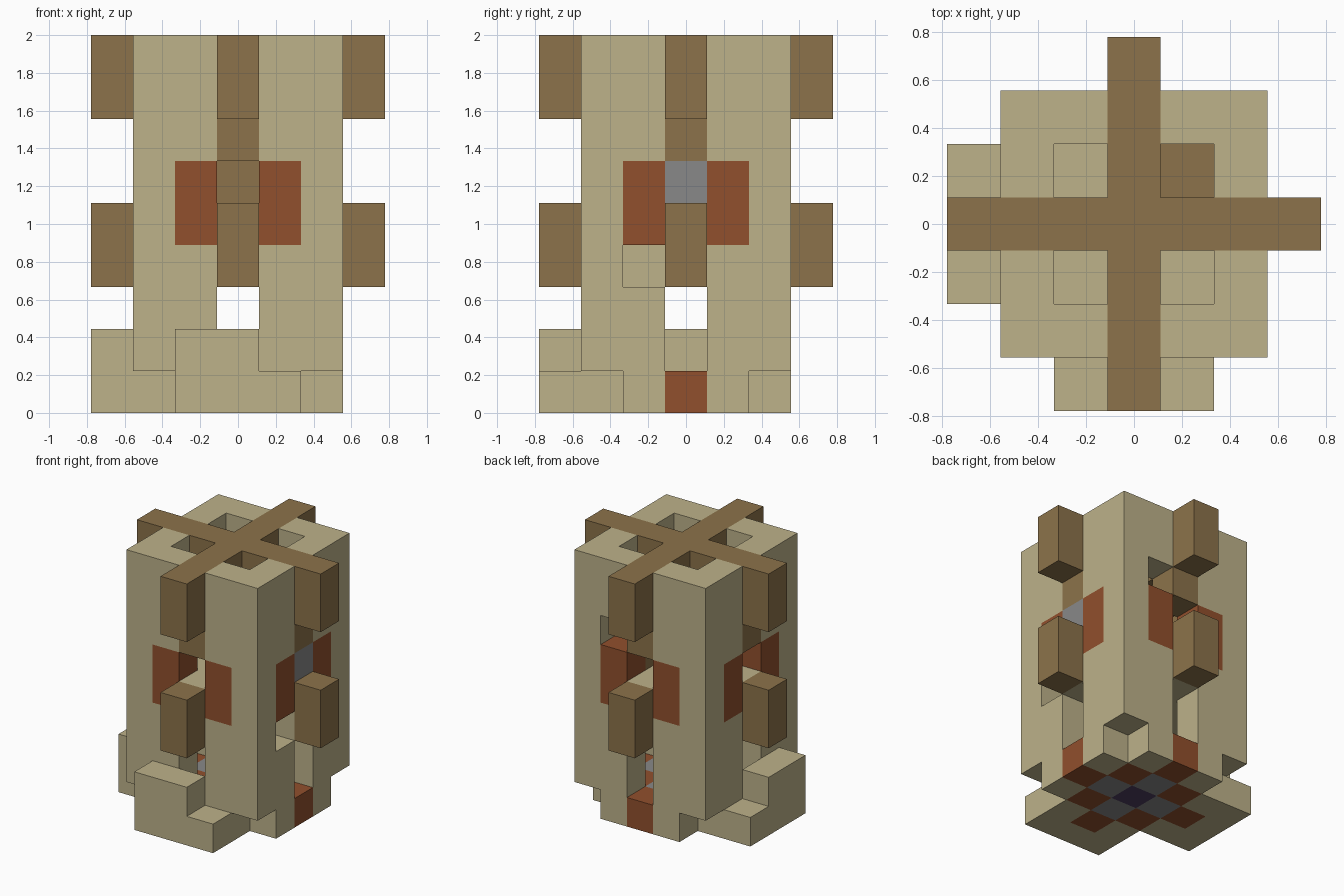
import bpy, bmesh
from itertools import product
from mathutils import Vector

if "Cube" in bpy.data.objects:
    bpy.data.objects.remove(bpy.data.objects["Cube"])

U = 2 / 9  # edge of one building block


def material(name, rgb):
    m = bpy.data.materials.new(name)
    m.use_nodes = True
    m.diffuse_color = (*rgb, 1)
    m.node_tree.nodes["Principled BSDF"].inputs["Base Color"].default_value = (*rgb, 1)
    return m


TAN = material("sandstone", (0.51, 0.445, 0.255))
WOOD = material("wood", (0.262, 0.171, 0.069))
RED = material("terracotta", (0.283, 0.08, 0.026))
GREY = material("grey_stone", (0.246, 0.246, 0.246))
DARK = material("dark_stone", (0.076, 0.048, 0.114))

cells = {}   # block position -> part name
colour = {}  # part name -> material


def fill(part, mat, xs, ys, zs):
    """Fill inclusive block ranges; later parts replace earlier ones."""
    colour[part] = mat
    for c in product(*(range(a, b + 1) for a, b in (xs, ys, zs))):
        cells[c] = part


def carve(xs, ys, zs):
    for c in product(*(range(a, b + 1) for a, b in (xs, ys, zs))):
        cells.pop(c, None)


def at(dx, dy, r, s=0):
    """Ranges of one block, r outward in direction (dx, dy) and s sideways."""
    x, y = dx * r - dy * s, dy * r + dx * s
    return (x, x), (y, y)


SIDES = [(1, 0), (-1, 0), (0, 1), (0, -1)]

# tower shell with an inner floor
fill("tower_walls", TAN, (-2, 2), (-2, 2), (1, 8))
carve((-1, 1), (-1, 1), (1, 8))
fill("inner_floor", TAN, (-1, 1), (-1, 1), (3, 4))

# base slab with missing corners and a round floor pattern
fill("base", TAN, (-2, 2), (-2, 2), (0, 0))
for x, y in product((-2, 2), (-2, 2)):
    carve((x, x), (y, y), (0, 0))
for x, y in product(range(-2, 3), range(-2, 3)):
    ring = abs(x) + abs(y)
    if ring <= 2:
        name, mat = (("floor_centre", DARK), ("floor_inner_ring", GREY),
                     ("floor_outer_ring", RED))[ring]
        fill(name, mat, (x, x), (y, y), (0, 0))

# stepped buttresses on two sides
fill("front_step", TAN, (-1, 1), (-3, -3), (0, 0))
fill("front_step", TAN, (-1, 0), (-3, -3), (1, 1))
fill("side_step", TAN, (-3, -3), (-1, 1), (0, 0))
fill("side_step", TAN, (-3, -3), (-1, 0), (1, 1))

# doorways, windows, lintels, panels and beam ends on every side
for d in SIDES:
    carve(*at(*d, 2), (1, 2))
    carve(*at(*d, 2), (5, 5))
    fill("lintels", WOOD, *at(*d, 2), (6, 6))
    fill("lower_beam_ends", WOOD, *at(*d, 3), (3, 4))
    for s in (-1, 1):
        fill("wall_panels", RED, *at(*d, 2, s), (4, 5))

# crossed roof beams and the post below them
fill("roof_beams", WOOD, (-3, 3), (0, 0), (7, 8))
fill("roof_beams", WOOD, (0, 0), (-3, 3), (7, 8))
fill("centre_post", WOOD, (0, 0), (0, 0), (5, 6))
fill("crate", WOOD, (1, 1), (1, 1), (5, 5))

# blocked window and broken wall spots
fill("blocked_window", GREY, (2, 2), (0, 0), (5, 5))
carve((1, 1), (2, 2), (6, 6))
carve((2, 2), (-1, -1), (3, 3))


def build(part):
    """Make a mesh of the part's exposed block faces."""
    bm = bmesh.new()
    for c in [k for k, p in cells.items() if p == part]:
        for axis, sign in product(range(3), (-1, 1)):
            n = Vector((0, 0, 0))
            n[axis] = sign
            if tuple(int(a + b) for a, b in zip(c, n)) in cells:
                continue
            u = Vector((0, 0, 0))
            u[(axis + 1) % 3] = 1
            v = n.cross(u)
            mid = Vector(c) + Vector((0, 0, 0.5)) + n / 2
            corners = [mid + (u * a + v * b) / 2
                       for a, b in ((-1, -1), (1, -1), (1, 1), (-1, 1))]
            bm.faces.new([bm.verts.new(p * U) for p in corners])
    bmesh.ops.remove_doubles(bm, verts=bm.verts, dist=0.001)
    bmesh.ops.dissolve_limit(bm, angle_limit=0.01, verts=bm.verts, edges=bm.edges)
    mesh = bpy.data.meshes.new(part)
    bm.to_mesh(mesh)
    bm.free()
    mesh.materials.append(colour[part])
    bpy.context.scene.collection.objects.link(bpy.data.objects.new(part, mesh))


for part in colour:
    build(part)
